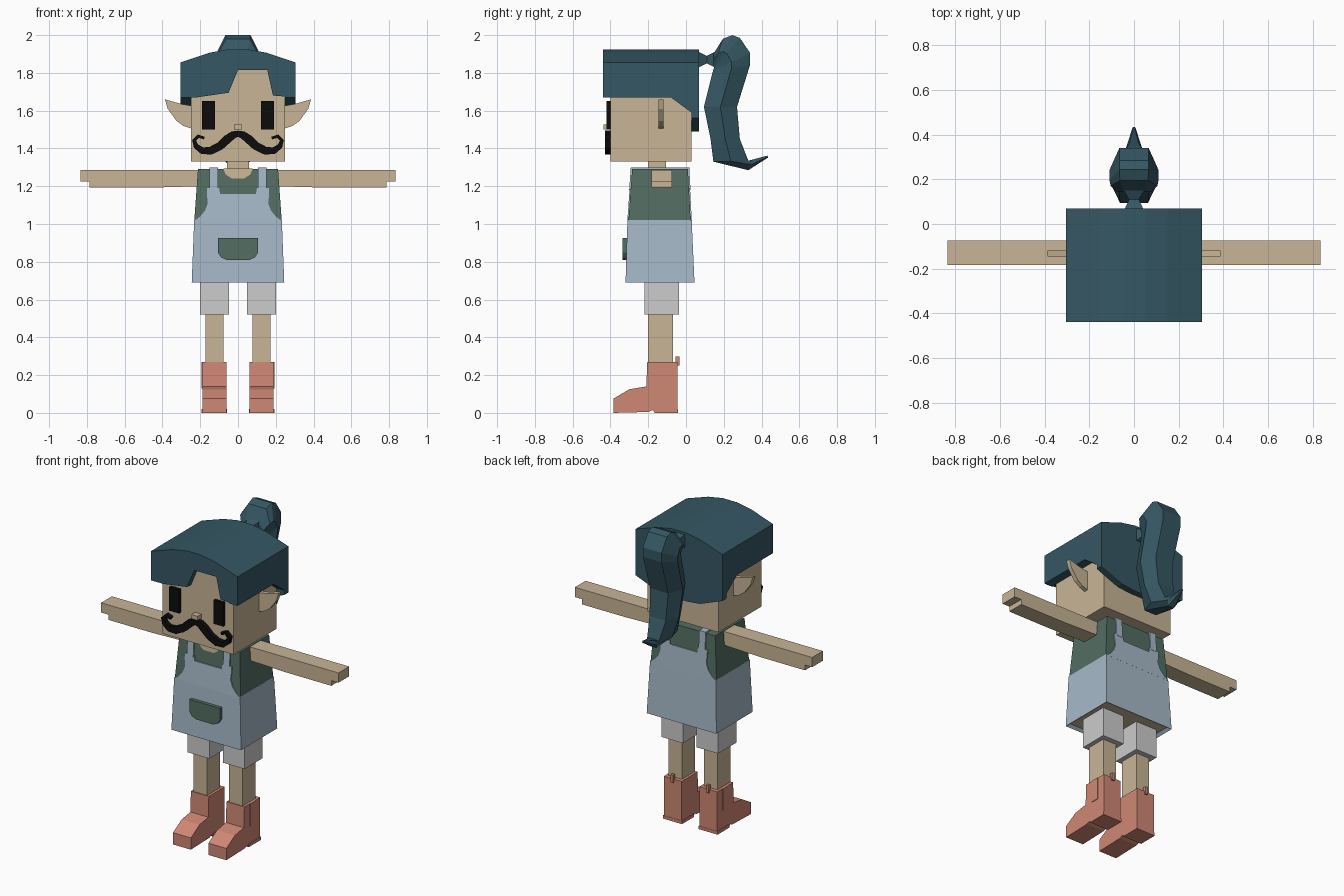
import bpy
import bmesh

if "Cube" in bpy.data.objects:
    bpy.data.objects.remove(bpy.data.objects["Cube"])


def material(name, hex_code):
    # Convert a hex shade to linear values
    srgb = [int(hex_code[i:i + 2], 16) / 255 for i in range(0, len(hex_code), 2)]
    col = [((c + 0.055) / 1.055) ** 2.4 for c in srgb] + [1]
    m = bpy.data.materials.new(name)
    m.use_nodes = True
    m.diffuse_color = col
    m.node_tree.nodes["Principled BSDF"].inputs["Base Color"].default_value = col
    return m


skin = material("skin", "C8B596")
hair = material("dark teal hair", "355763")
cloth = material("pale blue denim", "A6B9C8")
green = material("green shirt", "536E62")
white = material("pale grey shorts", "CCCCCD")
coral = material("coral boots", "CF8875")
black = material("black", "0C0C0C")


def loft(name, rings, *mats, move=None):
    """Skin a closed solid through rings with equal point counts."""
    bm = bmesh.new()
    loops = [[bm.verts.new(p) for p in ring] for ring in rings]
    for a, b in zip(loops, loops[1:]):
        for i in range(len(a)):
            j = (i + 1) % len(a)
            bm.faces.new((a[i], a[j], b[j], b[i]))
    bm.faces.new(loops[0])
    bm.faces.new(loops[-1])
    if move:
        for v in bm.verts:
            move(v.co)
    bmesh.ops.recalc_face_normals(bm, faces=bm.faces)
    mesh = bpy.data.meshes.new(name)
    bm.to_mesh(mesh)
    bm.free()
    for m in mats:
        mesh.materials.append(m)
    ob = bpy.data.objects.new(name, mesh)
    bpy.context.collection.objects.link(ob)
    return ob


def prism_y(name, pts, y0, y1, mat, side=1, move=None):
    return loft(name, [[(side * x, y, z) for x, z in pts] for y in (y0, y1)], mat, move=move)


def prism_x(name, pts, x0, x1, mat, side=1):
    return loft(name, [[(side * x, y, z) for y, z in pts] for x in (x0, x1)], mat)


def rect(w, y0, y1, z):
    return [(-w, y0, z), (w, y0, z), (w, y1, z), (-w, y1, z)]


def box(name, x0, x1, y0, y1, z0, z1, mat, side=1):
    return prism_y(name, [(x0, z0), (x1, z0), (x1, z1), (x0, z1)], y0, y1, mat, side)


def mirrored(half):
    return half + [(-x, z) for x, z in reversed(half)]


# Head and neck
box("head", -0.25, 0.25, -0.40, 0.03, 1.33, 1.83, skin)
box("neck", -0.058, 0.058, -0.20, -0.105, 1.25, 1.34, skin)
box("nose", -0.022, 0.022, -0.437, -0.39, 1.50, 1.527, skin)

# Hair shell: arched crown, fringe, back panel and side panels
prism_y("hair_crown", mirrored([(0.305, 1.815), (0.305, 1.855), (0.15, 1.907), (0.05, 1.925)]),
        -0.44, 0.07, hair)
prism_y("hair_fringe", [(-0.305, 1.82), (-0.305, 1.67), (-0.22, 1.67), (-0.05, 1.695), (0, 1.815),
                        (0.155, 1.815), (0.185, 1.68), (0.305, 1.67), (0.305, 1.82)],
        -0.44, -0.40, hair)
prism_y("hair_back", mirrored([(0.305, 1.82), (0.305, 1.56), (0.15, 1.50), (0.06, 1.49)]),
        0.03, 0.07, hair)
for s, label in ((1, "left"), (-1, "right")):
    prism_x("hair_side_" + label, [(-0.44, 1.82), (-0.44, 1.67), (-0.08, 1.67), (0.07, 1.56),
                                   (0.07, 1.82)], 0.25, 0.305, hair, s)

# Ponytail: hourglass tie, then a six-sided tail
loft("ponytail_tie", [[(-w, y, 1.87 - h), (w, y, 1.87 - h), (w, y, 1.87 + h), (-w, y, 1.87 + h)]
                      for y, w, h in ((0.06, 0.045, 0.045), (0.11, 0.022, 0.02), (0.15, 0.045, 0.04))], hair)


def tail_ring(yi, zi, yo, zo, w):
    ym, zm, n = (yi + yo) / 2, (zi + zo) / 2, w * 0.6
    return [(-n, yi, zi), (n, yi, zi), (w, ym, zm), (n, yo, zo), (-n, yo, zo), (-w, ym, zm)]


loft("ponytail", [tail_ring(*r) for r in (
    (0.145, 1.835, 0.145, 1.90, 0.08),
    (0.148, 1.83, 0.195, 1.98, 0.105),
    (0.148, 1.825, 0.245, 2.0, 0.11),
    (0.146, 1.82, 0.285, 1.985, 0.11),
    (0.143, 1.81, 0.34, 1.905, 0.11),
    (0.14, 1.80, 0.34, 1.845, 0.11),
    (0.095, 1.62, 0.27, 1.62, 0.105),
    (0.13, 1.45, 0.285, 1.45, 0.095),
    (0.145, 1.33, 0.33, 1.335, 0.07),
    (0.33, 1.285, 0.36, 1.343, 0.035),
    (0.435, 1.352, 0.43, 1.362, 0.006))], hair)

# Moustache: a tapering stroke from the middle to the curled end
stroke = [(0, 1.478, 0.016), (0.025, 1.472, 0.02), (0.055, 1.45, 0.023), (0.095, 1.413, 0.022),
          (0.145, 1.388, 0.021), (0.19, 1.388, 0.018), (0.222, 1.412, 0.014),
          (0.232, 1.443, 0.011), (0.21, 1.465, 0.009), (0.178, 1.455, 0.007)]


def moustache(name, side):
    rings = []
    for i, (x, z, w) in enumerate(stroke):
        a, b = stroke[max(i - 1, 0)], stroke[min(i + 1, len(stroke) - 1)]
        dx, dz = b[0] - a[0], b[1] - a[1]
        if i == 0:
            dx, dz = 1, 0
        k = w / (dx * dx + dz * dz) ** 0.5
        up, low = (x - dz * k, z + dx * k), (x + dz * k, z - dx * k)
        rings.append([(side * px, y, pz) for px, pz, y in
                      ((*up, -0.428), (*low, -0.428), (*low, -0.395), (*up, -0.395))])
    loft(name, rings, black)


# Shirt, skirt with a recessed skin underside, and pocket
loft("shirt", [rect(0.232, -0.305, 0.025, 1.01), rect(0.212, -0.285, 0.01, 1.29)], green)
skirt = loft("skirt", [rect(0.245, -0.32, 0.045, 0.69), rect(0.232, -0.31, 0.03, 1.022)], cloth, skin)
bm = bmesh.new()
bm.from_mesh(skirt.data)
floor = min(bm.faces, key=lambda f: f.calc_center_median().z)
bmesh.ops.inset_region(bm, faces=[floor], thickness=0.025)
for v in floor.verts:
    v.co.z += 0.015
floor.material_index = 1
bm.to_mesh(skirt.data)
bm.free()
prism_y("pocket", mirrored([(0.107, 0.925), (0.107, 0.85), (0.09, 0.823), (0.06, 0.81)]),
        -0.335, -0.31, green)


# Bib, straps and neckline lie on the sloped shirt faces
def lean_front(co):
    co.y += -0.305 + (co.z - 1.01) * 0.0714


def lean_back(co):
    co.y = 0.025 - (co.z - 1.01) * 0.0536 - co.y


bib = mirrored([(0.232, 1.015), (0.2, 1.04), (0.175, 1.07), (0.16, 1.11), (0.165, 1.16),
                (0.165, 1.19), (0.1, 1.19), (0.095, 1.16)])
strap = [(0.105, 1.18), (0.15, 1.18), (0.15, 1.30), (0.105, 1.30)]
for label, lean in (("front", lean_front), ("back", lean_back)):
    prism_y("bib_" + label, bib, -0.006, 0.002, cloth, move=lean)
    for s, hand in ((1, "left"), (-1, "right")):
        prism_y(f"strap_{label}_{hand}", strap, -0.008, 0.002, cloth, s, lean)
prism_y("neckline", mirrored([(0.078, 1.291), (0.065, 1.262), (0.035, 1.242)]),
        -0.005, 0.002, skin, move=lean_front)
box("neckline_top", -0.078, 0.078, -0.288, -0.10, 1.285, 1.293, skin)

# Paired parts
boot = [(-0.385, 0.0), (-0.385, 0.075), (-0.30, 0.125), (-0.21, 0.14), (-0.205, 0.27),
        (-0.045, 0.27), (-0.045, 0.0), (-0.165, 0.0), (-0.175, 0.015), (-0.20, 0.005)]
for s, label in ((1, "left"), (-1, "right")):
    box("eye_" + label, 0.122, 0.19, -0.42, -0.395, 1.50, 1.65, black, s)
    moustache("moustache_" + label, s)
    prism_y("ear_" + label, [(0.24, 1.625), (0.30, 1.635), (0.387, 1.66), (0.372, 1.61),
                             (0.325, 1.545), (0.29, 1.52), (0.24, 1.503)], -0.145, -0.118, skin, s)
    prism_y("arm_" + label, [(0.20, 1.287), (0.835, 1.287), (0.835, 1.225), (0.785, 1.225),
                             (0.785, 1.192), (0.48, 1.192), (0.20, 1.2)], -0.183, -0.075, skin, s)
    box("strap_top_" + label, 0.105, 0.15, -0.29, 0.016, 1.285, 1.30, cloth, s)
    box("shorts_leg_" + label, 0.048, 0.2, -0.22, -0.037, 0.52, 0.72, white, s)
    box("leg_" + label, 0.078, 0.172, -0.20, -0.07, 0.25, 0.54, skin, s)
    prism_x("boot_" + label, boot, 0.062, 0.188, coral, s)
    box("boot_heel_" + label, 0.058, 0.192, -0.165, -0.043, 0.0, 0.02, coral, s)
    box("boot_side_panel_" + label, 0.18, 0.192, -0.15, -0.10, 0.13, 0.27, coral, s)
    box("boot_pull_tab_" + label, 0.115, 0.135, -0.055, -0.035, 0.25, 0.298, coral, s)
